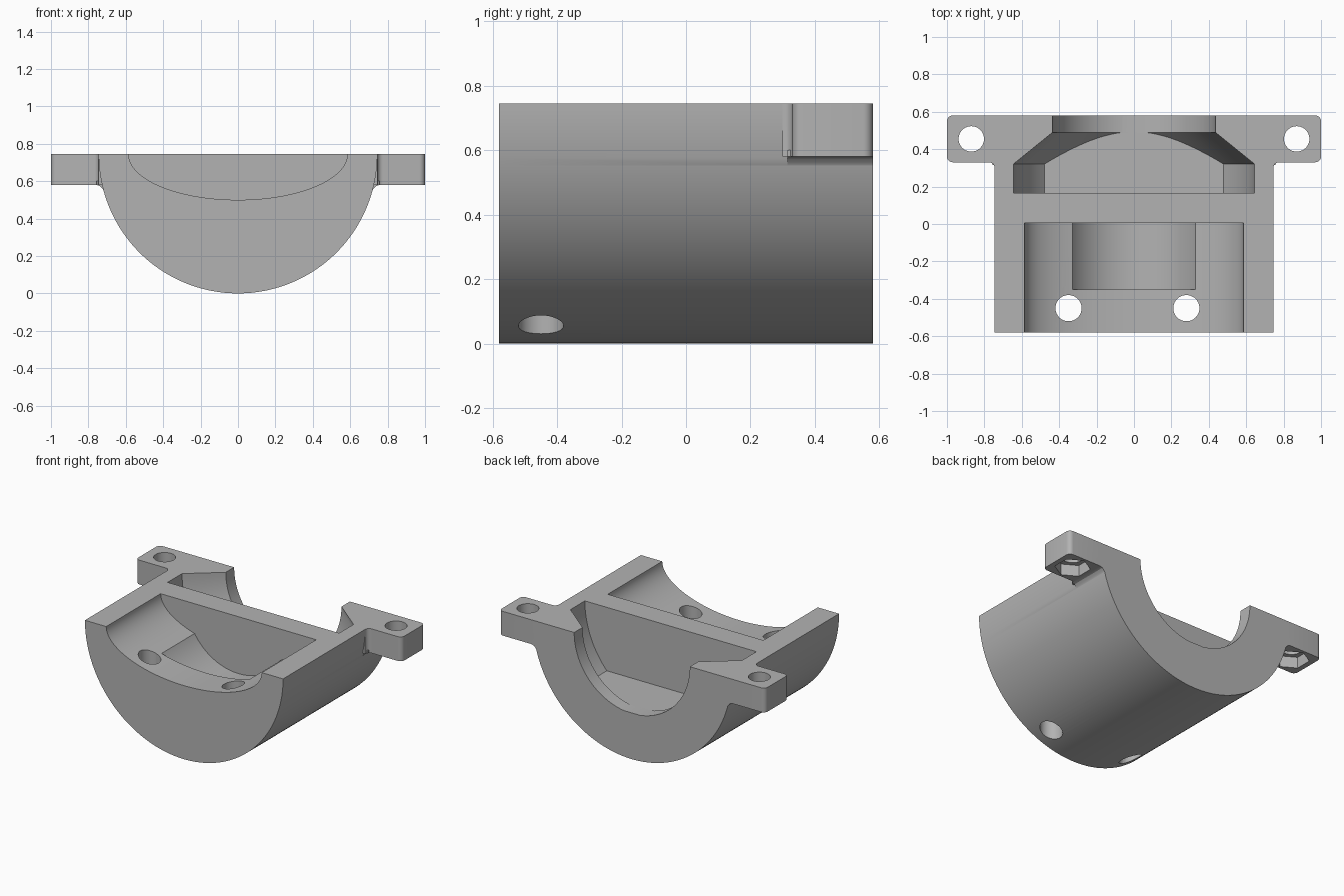
import bpy, bmesh, math
from mathutils import Vector

cube = bpy.data.objects.get("Cube")
if cube:
    bpy.data.objects.remove(cube)

R = 0.745            # outer radius, also the height of the flat top
BACK = 0.58          # half length

grey = bpy.data.materials.new("plain grey")
grey.use_nodes = True
grey.diffuse_color = (0.45, 0.45, 0.45, 1)
grey.node_tree.nodes["Principled BSDF"].inputs["Base Color"].default_value = grey.diffuse_color


def finish(name, bm):
    bmesh.ops.recalc_face_normals(bm, faces=bm.faces)
    mesh = bpy.data.meshes.new(name)
    bm.to_mesh(mesh)
    bm.free()
    mesh.materials.append(grey)
    ob = bpy.data.objects.new(name, mesh)
    bpy.context.collection.objects.link(ob)
    return ob


def prism(name, pts, axis, lo, hi):
    """Extrude a 2D outline along Y (points are x, z) or Z (points are x, y)."""
    bm = bmesh.new()
    along_y = axis == "Y"
    verts = [bm.verts.new((a, lo, b) if along_y else (a, b, lo)) for a, b in pts]
    face = bm.faces.new(verts)
    ext = bmesh.ops.extrude_face_region(bm, geom=[face])["geom"]
    step = Vector((0, hi - lo, 0)) if along_y else Vector((0, 0, hi - lo))
    bmesh.ops.translate(bm, vec=step, verts=[e for e in ext if isinstance(e, bmesh.types.BMVert)])
    return finish(name, bm)


def arc(cx, cy, rx, ry, start, end, n):
    angles = [math.radians(start + (end - start) * i / n) for i in range(n + 1)]
    return [(cx + rx * math.cos(t), cy + ry * math.sin(t)) for t in angles]


def ring(cx, cy, rx, ry, n, start=0):
    return arc(cx, cy, rx, ry, start, start + 360, n)[:-1]


def combine(target, tool, operation):
    mod = target.modifiers.new(operation.lower(), "BOOLEAN")
    mod.operation = operation
    mod.solver = "EXACT"
    mod.object = tool
    bpy.context.view_layer.objects.active = target
    bpy.ops.object.modifier_apply(modifier=mod.name)
    bpy.data.objects.remove(tool)


# Half-round body
body = prism("half_round_housing", arc(0, R, R, R, 180, 360, 96), "Y", -BACK, BACK)

# Mounting ears with rounded corners and a fillet under each
f = 0.03
for s in (1, -1):
    outline = ([(0.6, BACK), (0.6, 0.3)]
               + arc(R + f, 0.3, f, f, 180, 90, 6)
               + arc(1 - f, 0.33 + f, f, f, -90, 0, 6)
               + arc(1 - f, BACK - f, f, f, 0, 90, 6))
    ear = prism("ear", [(s * x, y) for x, y in outline], "Z", 0.58, R)
    combine(body, ear, "UNION")
    under = [(0.68, 0.6), (0.757, 0.6), (0.757, 0.58), (0.738, 0.574), (0.727, 0.563), (0.718, 0.55)]
    fillet = prism("ear_fillet", [(s * x, z) for x, z in under], "Y", 0.315, BACK)
    combine(body, fillet, "UNION")

# Shallow oval front channel and the deeper round pocket in it
combine(body, prism("front_channel", ring(0, R, 0.585, 0.245, 128), "Y", -0.7, 0.005), "DIFFERENCE")
combine(body, prism("front_pocket", ring(0, R, 0.387, 0.387, 96), "Y", -0.35, 0.005), "DIFFERENCE")

# Back chamber: turned profile with a cone, cut off by a flat floor
bm = bmesh.new()
profile = [(0, 0.165), (0.645, 0.165), (0.645, 0.32), (0.435, 0.49), (0.435, 0.7), (0, 0.7)]
verts = [bm.verts.new((r, y, R)) for r, y in profile]
edges = [bm.edges.new(pair) for pair in zip(verts, verts[1:])]
bmesh.ops.spin(bm, geom=verts + edges, cent=(0, 0, R), axis=(0, 1, 0),
               angle=math.tau, steps=128, use_merge=False)
bmesh.ops.remove_doubles(bm, verts=bm.verts, dist=0.0001)
cut = bmesh.ops.bisect_plane(bm, geom=bm.verts[:] + bm.edges[:] + bm.faces[:], plane_co=(0, 0, 0.314),
                             plane_no=(0, 0, 1), clear_inner=True)["geom_cut"]
bmesh.ops.holes_fill(bm, edges=[e for e in cut if isinstance(e, bmesh.types.BMEdge)], sides=0)
combine(body, finish("back_chamber", bm), "DIFFERENCE")

# Screw holes through the front floor
for x in (-0.35, 0.28):
    combine(body, prism("floor_hole", ring(x, -0.45, 0.07, 0.07, 40), "Z", -0.2, 1), "DIFFERENCE")

# Bolt holes and hexagonal nut recesses in the ears
for x in (-0.87, 0.87):
    combine(body, prism("ear_hole", ring(x, 0.455, 0.068, 0.068, 40), "Z", 0.4, 1), "DIFFERENCE")
    combine(body, prism("nut_recess", ring(x, 0.455, 0.11, 0.11, 6, 30), "Z", 0.5, 0.655), "DIFFERENCE")

# Smooth curved walls, sharp rims
bpy.ops.object.select_all(action="DESELECT")
body.select_set(True)
bpy.context.view_layer.objects.active = body
bpy.ops.object.shade_smooth_by_angle(angle=math.radians(25))
